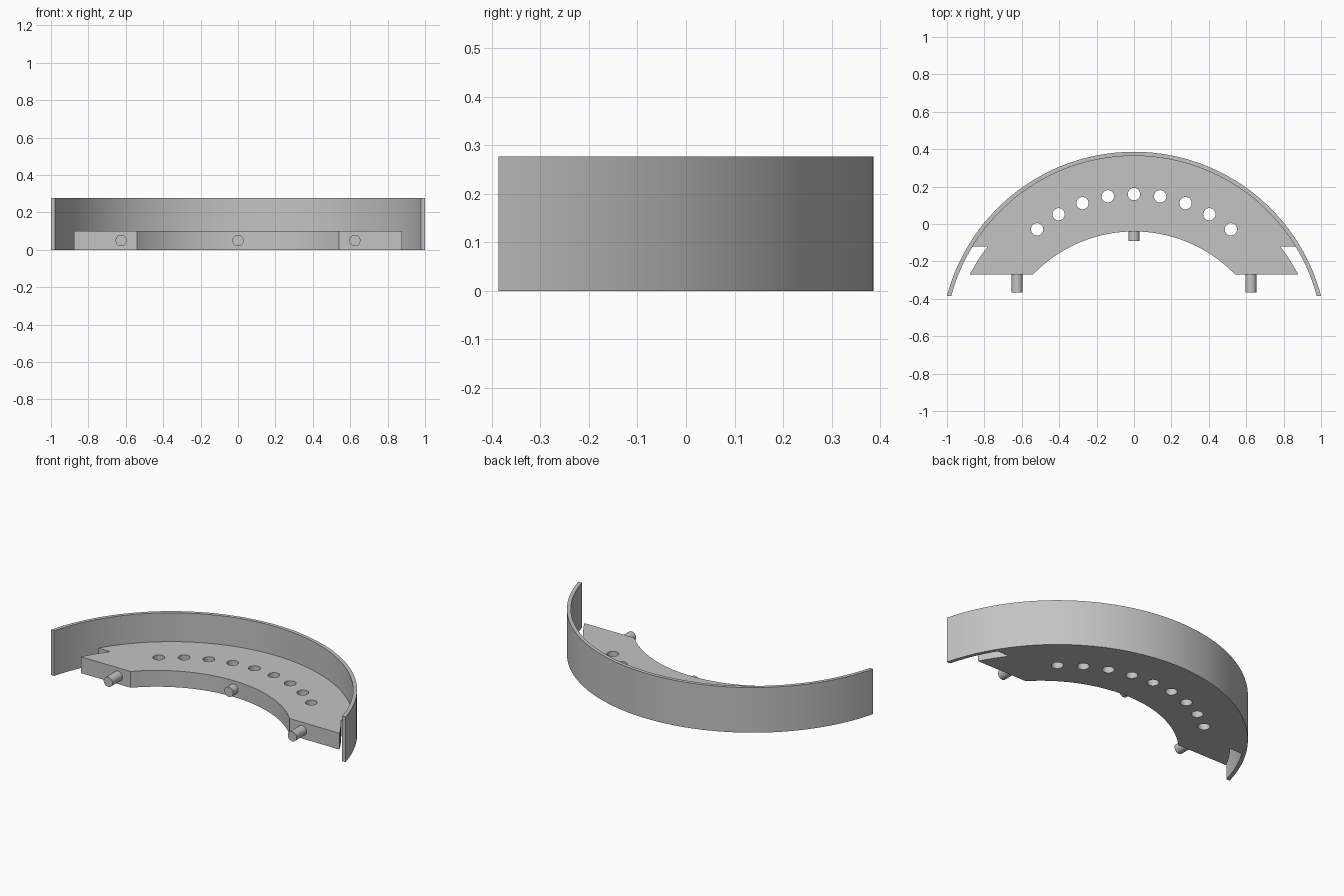
import bpy
import bmesh
from math import asin, cos, sin, pi, radians
from mathutils import Matrix

if "Cube" in bpy.data.objects:
    bpy.data.objects.remove(bpy.data.objects["Cube"])

grey = bpy.data.materials.new("plain grey")
grey.use_nodes = True
colour = (0.55, 0.55, 0.55, 1)
grey.diffuse_color = colour
grey.node_tree.nodes["Principled BSDF"].inputs["Base Color"].default_value = colour

CENTRE = -0.648      # y of the shared centre of wall and hole row
OUTER, INNER = 1.034, 1.012
FRONT = -0.386       # front ends of the wall
PLATE_FRONT, NOTCH = -0.27, -0.12
PLATE_TOP, WALL_TOP = 0.1, 0.277


def arc(radius, y_start, y_end, centre=CENTRE, steps=8):
    """Right-hand arc points running between two heights in y."""
    a = asin((y_start - centre) / radius)
    b = asin(min(1, (y_end - centre) / radius))
    angles = [a + (b - a) * i / steps for i in range(steps + 1)]
    return [(radius * cos(t), centre + radius * sin(t)) for t in angles]


def mirrored(half):
    """Extend a half path that ends at x = 0 across to the other side."""
    return half + [(-x, y) for x, y in reversed(half[:-1])]


def finish(name, bm):
    bmesh.ops.recalc_face_normals(bm, faces=bm.faces)
    mesh = bpy.data.meshes.new(name)
    bm.to_mesh(mesh)
    bm.free()
    mesh.materials.append(grey)
    obj = bpy.data.objects.new(name, mesh)
    bpy.context.collection.objects.link(obj)
    return obj


def smooth(obj):
    bpy.ops.object.select_all(action="DESELECT")
    obj.select_set(True)
    bpy.context.view_layer.objects.active = obj
    bpy.ops.object.shade_smooth_by_angle(angle=radians(30))


def extrude_outline(name, outline, height):
    bm = bmesh.new()
    face = bm.faces.new([bm.verts.new((x, y, 0)) for x, y in outline])
    top = bmesh.ops.extrude_face_region(bm, geom=[face])["geom"]
    verts = [g for g in top if isinstance(g, bmesh.types.BMVert)]
    bmesh.ops.translate(bm, verts=verts, vec=(0, 0, height))
    return finish(name, bm)


def cylinder(bm, radius, depth, matrix):
    bmesh.ops.create_cone(bm, cap_ends=True, segments=32, radius1=radius,
                          radius2=radius, depth=depth, matrix=matrix)


# Tall thin curved wall
outer = mirrored(arc(OUTER, FRONT, CENTRE + OUTER, steps=40))
inner = mirrored(arc(INNER, FRONT, CENTRE + INNER, steps=40))
smooth(extrude_outline("curved_wall", outer + inner[::-1], WALL_TOP))

# Floor plate: notched tips outside, shallower arc inside
edge = INNER + 0.003
tip = arc(0.956, PLATE_FRONT, NOTCH)
tip = [(x - 0.015 * i / 8, y) for i, (x, y) in enumerate(tip)]
back = mirrored(tip + arc(edge, NOTCH, CENTRE + edge, steps=40))
bow = mirrored(arc(0.749, PLATE_FRONT, -0.04, centre=-0.789, steps=24))
plate = extrude_outline("floor_plate", back + bow[::-1], PLATE_TOP)

# Row of nine round holes
bm = bmesh.new()
for step in range(-4, 5):
    a = pi / 2 + radians(10 * step)
    spot = (0.806 * cos(a), CENTRE + 0.002 + 0.806 * sin(a), PLATE_TOP / 2)
    cylinder(bm, 0.033, 0.3, Matrix.Translation(spot))
cutter = finish("hole_cutter", bm)
cutter.hide_render = True
cutter.hide_viewport = True
cut = plate.modifiers.new("holes", "BOOLEAN")
cut.operation = "DIFFERENCE"
cut.solver = "EXACT"
cut.object = cutter
bpy.context.view_layer.update()
cut_mesh = bpy.data.meshes.new_from_object(
    plate.evaluated_get(bpy.context.evaluated_depsgraph_get()))
plate.modifiers.clear()
plate.data = cut_mesh
bpy.data.objects.remove(cutter)
smooth(plate)

# Locating pegs along the front
for name, x, y_front, y_back in (("left_peg", 0.625, -0.367, -0.25),
                                 ("middle_peg", 0, -0.09, -0.02),
                                 ("right_peg", -0.625, -0.367, -0.25)):
    bm = bmesh.new()
    place = Matrix.Translation((x, (y_front + y_back) / 2, PLATE_TOP / 2))
    cylinder(bm, 0.03, y_back - y_front, place @ Matrix.Rotation(pi / 2, 4, "X"))
    smooth(finish(name, bm))
